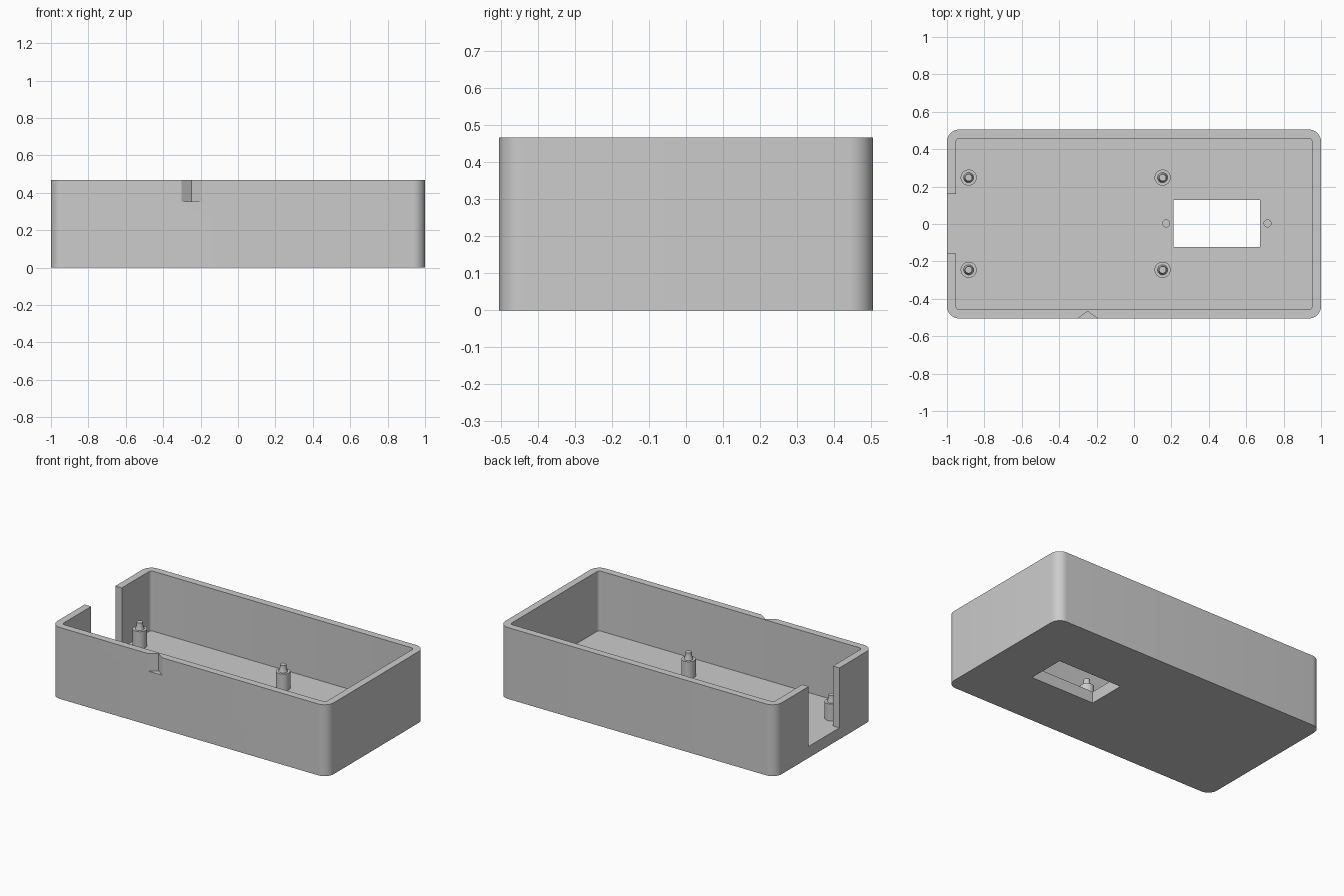
import bpy
import bmesh
from math import cos, sin, pi, radians

cube = bpy.data.objects.get("Cube")
if cube:
    bpy.data.objects.remove(cube, do_unlink=True)

HALF_X, HALF_Y, HEIGHT = 1.0, 0.505, 0.467
WALL, FLOOR = 0.047, 0.075

grey = bpy.data.materials.new("light grey plastic")
grey.use_nodes = True
colour = (0.6, 0.6, 0.6, 1)
grey.diffuse_color = colour
grey.node_tree.nodes["Principled BSDF"].inputs["Base Color"].default_value = colour


def finish(name, bm):
    bmesh.ops.recalc_face_normals(bm, faces=bm.faces[:])
    mesh = bpy.data.meshes.new(name)
    bm.to_mesh(mesh)
    bm.free()
    mesh.materials.append(grey)
    obj = bpy.data.objects.new(name, mesh)
    bpy.context.collection.objects.link(obj)
    return obj


def prism(name, outline, low, high):
    """Upright solid from an outline in x and y."""
    bm = bmesh.new()
    base = bm.faces.new([bm.verts.new((x, y, low)) for x, y in outline])
    side = bmesh.ops.extrude_face_region(bm, geom=[base])
    top = [v for v in side["geom"] if isinstance(v, bmesh.types.BMVert)]
    bmesh.ops.translate(bm, verts=top, vec=(0, 0, high - low))
    return finish(name, bm)


def rounded(hx, hy, r, steps=10):
    points = []
    for i, (sx, sy) in enumerate([(1, 1), (-1, 1), (-1, -1), (1, -1)]):
        for k in range(steps + 1):
            a = (i + k / steps) * pi / 2
            points.append((sx * (hx - r) + r * cos(a), sy * (hy - r) + r * sin(a)))
    return points


def rectangle(x0, x1, y0, y1):
    return [(x0, y0), (x1, y0), (x1, y1), (x0, y1)]


def circle(x, y, r, n=24):
    return [(x + r * cos(2 * pi * k / n), y + r * sin(2 * pi * k / n)) for k in range(n)]


def activate(obj):
    bpy.ops.object.select_all(action="DESELECT")
    obj.select_set(True)
    bpy.context.view_layer.objects.active = obj


def cut(target, cutter):
    mod = target.modifiers.new("cut", "BOOLEAN")
    mod.operation = "DIFFERENCE"
    mod.solver = "EXACT"
    mod.object = cutter
    activate(target)
    bpy.ops.object.modifier_apply(modifier=mod.name)
    bpy.data.objects.remove(cutter, do_unlink=True)


# Open tray with rounded corners
tray = prism("tray", rounded(HALF_X, HALF_Y, 0.065), 0, HEIGHT)
cut(tray, prism("cavity", rounded(HALF_X - WALL, HALF_Y - WALL, 0.02, 5), FLOOR, 1))

# Cable slot in the end wall, level with the floor
cut(tray, prism("slot", rectangle(-1.1, -0.9, -0.157, 0.16), FLOOR, 1))

# Window through the floor, with a blind screw hole at each end
cut(tray, prism("window", rectangle(0.212, 0.674, -0.122, 0.128), -0.1, 0.2))
for x in (0.172, 0.714):
    cut(tray, prism("screw_hole", circle(x, 0.003, 0.019), 0.025, 0.2))

# V-shaped notch at the front rim
notch = [(-0.302, -HALF_Y), (-0.302, -0.6), (-0.193, -0.6), (-0.193, -HALF_Y), (-0.2475, -0.468)]
cut(tray, prism("notch", notch, 0.353, 1))
activate(tray)
bpy.ops.object.shade_smooth_by_angle(angle=radians(30))

# Stepped posts: (radius, height) profile turned around the post axis
PROFILE = [(0.043, FLOOR - 0.01), (0.043, 0.185), (0.027, 0.185), (0.019, 0.212), (0.019, 0.231)]


def post(name, x, y, n=32):
    bm = bmesh.new()
    rings = [[bm.verts.new((px, py, z)) for px, py in circle(x, y, r, n)] for r, z in PROFILE]
    for low, high in zip(rings, rings[1:]):
        for k in range(n):
            j = (k + 1) % n
            bm.faces.new((low[k], low[j], high[j], high[k]))
    bm.faces.new(rings[0])
    bm.faces.new(rings[-1])
    activate(finish(name, bm))
    bpy.ops.object.shade_smooth_by_angle(angle=radians(30))


for x, end in ((-0.884, "right"), (0.153, "left")):
    for y, side in ((-0.245, "front"), (0.248, "back")):
        post(f"{side}_{end}_post", x, y)
